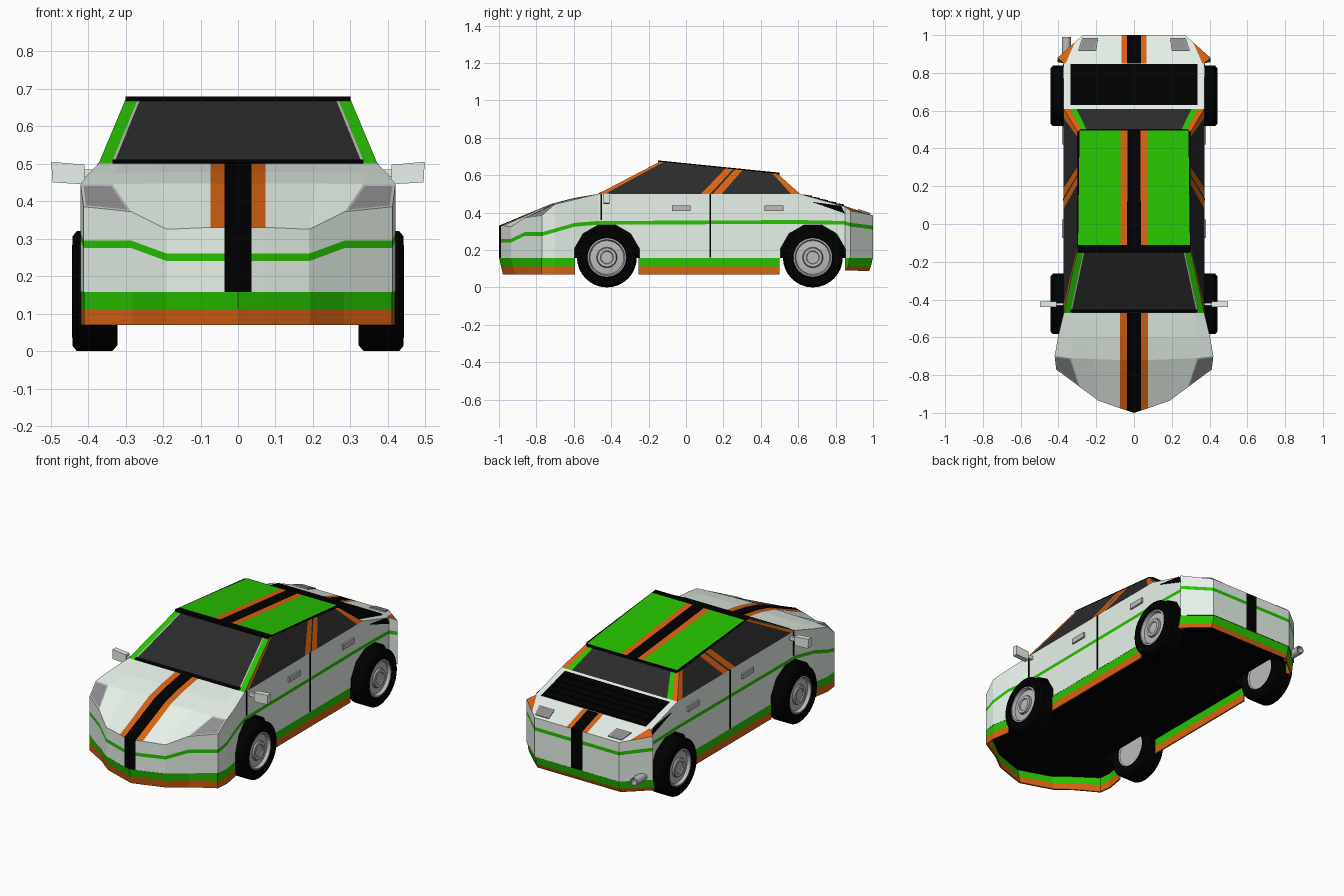
import bpy, bmesh, math
from mathutils import Vector, Matrix

if "Cube" in bpy.data.objects:
    bpy.data.objects.remove(bpy.data.objects["Cube"])

COL = {"white": (.80, .89, .82), "green": (.02, .55, .0), "orange": (.70, .125, .006),
       "black": (.0, .0, .0), "glass": (.024, .024, .025), "trim": (.5, .5, .5), "lamp": (.27, .26, .27)}
NAMES = list(COL)
MATS = []
for n, c in COL.items():
    m = bpy.data.materials.new(n)
    m.diffuse_color = (*c, 1)
    m.use_nodes = True
    m.node_tree.nodes["Principled BSDF"].inputs["Base Color"].default_value = m.diffuse_color
    MATS.append(m)


def finish(name, bm):
    me = bpy.data.meshes.new(name)
    bm.to_mesh(me)
    bm.free()
    for m in MATS:
        me.materials.append(m)
    ob = bpy.data.objects.new(name, me)
    bpy.context.collection.objects.link(ob)
    return ob


def make(name, faces, mirror=True, thick=0):
    """Object from (points, material) faces, optionally mirrored in x and thickened."""
    bm = bmesh.new()
    for pts, mat in faces:
        for s in ((1, -1) if mirror else (1,)):
            f = bm.faces.new([bm.verts.new((p[0] * s, p[1], p[2])) for p in pts][::s])
            f.material_index = NAMES.index(mat)
    bmesh.ops.remove_doubles(bm, verts=bm.verts, dist=1e-4)
    bmesh.ops.recalc_face_normals(bm, faces=bm.faces)
    ob = finish(name, bm)
    if thick:
        mod = ob.modifiers.new("thickness", "SOLIDIFY")
        mod.thickness, mod.offset = thick, 0
    return ob


def box(name, loc, size, mat, rx=0, mirror=False):
    bm = bmesh.new()
    for s in ((1, -1) if mirror else (1,)):
        M = Matrix.Translation((loc[0] * s, loc[1], loc[2])) @ Matrix.Rotation(rx, 4, "X") @ Matrix.Diagonal((*size, 1))
        bmesh.ops.create_cube(bm, size=1, matrix=M)
    for f in bm.faces:
        f.material_index = NAMES.index(mat)
    return finish(name, bm)


def grid(rows, mat):
    """Quads between point rows; mat(row, column) gives the material."""
    return [((a[j], a[j + 1], b[j + 1], b[j]), mat(i, j))
            for i, (a, b) in enumerate(zip(rows, rows[1:])) for j in range(len(a) - 1)]


def lamp(pts):
    """Quad split into a trim frame and a lens."""
    p = [Vector(q) for q in pts]
    c = sum(p, Vector()) / 4
    q = [v.lerp(c, .14) for v in p]
    return [(q, "lamp")] + [((p[i], p[(i + 1) % 4], q[(i + 1) % 4], q[i]), "trim") for i in range(4)]


# Half outline of the body, front to back: x, y, green line height, top edge height
OUT = [(0, -1, .25, .33), (.036, -.988, .25, .33), (.073, -.976, .25, .33), (.19, -.935, .25, .325),
       (.285, -.864, .285, .372), (.412, -.77, .285, .385), (.42, -.70, .305, .445), (.402, -.595, .335, .47),
       (.372, -.47, .345, .5), (.372, .61, .35, .5), (.372, .85, .345, .43), (.405, .88, .335, .41),
       (.312, .963, .325, .393), (.27, 1, .32, .385), (.19, 1, .32, .385), (.065, 1, .32, .385),
       (.036, 1, .32, .385), (0, 1, .32, .385)]
BASE = .158
tops = [(x, y, t) for x, y, g, t in OUT]
walls = grid([[(x, y, BASE) for x, y, g, t in OUT], [(x, y, g - .01) for x, y, g, t in OUT],
              [(x, y, g + .01) for x, y, g, t in OUT], tops],
             lambda i, j: "black" if j in (0, len(OUT) - 2) else ("white", "green", "white")[i])

# Hood with centre stripes and headlights
STRIPE = ["black", "orange"] + ["white"] * 5
hood_rows = [tops[:6],
             [(0, -.72, .447), (.036, -.72, .447), (.073, -.72, .447), (.21, -.715, .447), (.335, -.71, .445), tops[6]],
             [(0, -.6, .478), (.036, -.6, .478), (.073, -.6, .478), (.22, -.6, .477), (.33, -.6, .475), tops[7]],
             [(x, -.47, .5) for x in (0, .036, .073, .22, .32)] + [tops[8]]]
hood = grid(hood_rows, lambda i, j: "lamp" if (i, j) == (0, 4) else STRIPE[j])
hood = [f for face in hood for f in (lamp(face[0]) if face[1] == "lamp" else [face])]

# Rear deck
dx = (0, .036, .065, .19, .30, .362)
deck_rows = [[(x, .61, .5) for x in dx] + [tops[9]], [(x, .85, .435) for x in dx] + [tops[10]],
             [tops[k] for k in (17, 16, 15, 14, 13, 12, 11)]]
deck = grid(deck_rows, lambda i, j: "white" if i == 0 else "orange" if j == 5 else STRIPE[j])

floor = [([(x, y, BASE) for x, y, g, t in OUT], "black")]
belt = [(hood_rows[-1] + deck_rows[0][::-1], "black")]
body = make("body", walls + hood + deck + floor + belt)

# Wheel wells cut from the body
WHEELS = [(s, y) for s in (1, -1) for y in (-.423, .678)]
bm = bmesh.new()
for s, y in WHEELS:
    bmesh.ops.create_cone(bm, cap_ends=True, segments=12, radius1=.18, radius2=.18, depth=.24,
                          matrix=Matrix.Translation((s * .4, y, .16)) @ Matrix.Rotation(math.pi / 2, 4, "Y")
                          @ Matrix.Rotation(math.pi / 12, 4, "Z"))
for f in bm.faces:
    f.material_index = NAMES.index("black")
cutter = finish("wheel_well_cutter", bm)
cutter.hide_render = True
mod = body.modifiers.new("wells", "BOOLEAN")
mod.operation, mod.solver, mod.object = "DIFFERENCE", "EXACT", cutter
bpy.context.view_layer.objects.active = body
bpy.ops.object.modifier_apply(modifier="wells")
bpy.data.objects.remove(cutter)


# Two-colour skirts below the body
def skirt(name, pts, low):
    rows = []
    for z, k in ((low, .975), (.113, .985), (BASE, .995)):
        rows.append([(p[0] - .005 * (p[0] > .2), p[1] * (k if abs(p[1]) > .86 else 1), z) for p in pts])
    make(name, grid(rows, lambda i, j: ("orange", "green")[i]), thick=.008)


skirt("front_skirt", OUT[:8], .07)
skirt("side_sill", [(.372, -.255), (.372, .5)], .07)
skirt("rear_skirt", [(.372, .855)] + OUT[11:], .09)


# Cabin: each side is a quad cut into strips at (bottom u, top u)
def strips(name, quad, cuts, mats, mirror=False):
    a, b, c, d = map(Vector, quad)
    lo = [a.lerp(b, u) for u, v in cuts]
    hi = [d.lerp(c, v) for u, v in cuts]
    make(name, grid([lo, hi], lambda i, j: mats[j]), mirror)


W, R = .372, .30
FZ, RZ = (-.14, .672), (.49, .607)
strips("windshield", [(-W, -.47, .5), (W, -.47, .5), (R, *FZ), (-R, *FZ)],
       [(0, 0), (.045, .055), (.055, .065), (.945, .935), (.955, .945), (1, 1)],
       ["green", "trim", "glass", "trim", "green"])
strips("rear_window", [(-W, .61, .5), (W, .61, .5), (R, *RZ), (-R, *RZ)],
       [(0, 0), (.045, .045), (.09, .09), (.91, .91), (.955, .955), (1, 1)],
       ["orange", "green", "glass", "green", "orange"])
strips("side_windows", [(W, -.47, .5), (W, .61, .5), (R, *RZ), (R, *FZ)],
       [(0, 0), (.035, .03), (.51, .556), (.555, .62), (.568, .638), (.612, .70), (.955, .955), (1, 1)],
       ["orange", "glass", "orange", "glass", "orange", "glass", "orange"], True)

# Roof slab and its coloured top
make("roof", [([(-.3, -.15, .673), (.3, -.15, .673), (.3, .485, .609), (.285, .5, .607),
                (-.285, .5, .607), (-.3, .485, .609)], "black")], False, .012)
cuts = [0, .377, .439, .561, .623, 1]
strips("roof_stripes", [(-.296, -.112, .6765), (.296, -.112, .6765), (.288, .494, .6155), (-.288, .494, .6155)],
       [(u, u) for u in cuts], ["green", "orange", "black", "orange", "green"])

# Louvred engine cover
slope = -math.atan(.065 / .24)
box("engine_cover", (0, .738, .465), (.67, .225, .006), "black", slope)
for i in range(5):
    y = .655 + i * .042
    box("louvre", (0, y, .5 - (y - .61) * .27 + .002), (.66, .04, .006), "black", slope + .12)

# Wiper cowl, taillights, side vents
box("wiper_cowl", (0, -.46, .505), (.67, .018, .005), "black", .48)
deck_z = lambda y: .44 - (y - .85) / 3
make("taillights", lamp([(x, y, deck_z(y)) for x, y in ((.19, .985), (.275, .985), (.295, .92), (.20, .92))]), thick=.006)
make("side_vents", [([(.374, .67, .458), (.374, .83, .436), (.374, .85, .395)], "black")], thick=.006)

# Door seams, handles, mirrors
box("door_seam_rear", (W, .13, .33), (.006, .009, .34), "black", mirror=True)
box("door_seam_front", (W, -.452, .43), (.006, .008, .14), "black", mirror=True)
for y in (-.025, .47):
    box("door_handle", (.376, y, .424), (.012, .1, .03), "trim", mirror=True)
box("mirror_arm", (.395, -.425, .475), (.05, .015, .02), "white", mirror=True)
make("side_mirror", [([(.41, -.425, .445), (.495, -.425, .45), (.498, -.425, .505), (.41, -.425, .497)], "white")],
     thick=.03)

# Wheels: turned profile (x, radius, material of the band to the next point)
PROF = [(.335, 0, "trim"), (.335, .095, "trim"), (.328, .1, "black"), (.322, .145, "black"), (.335, .16, "black"),
        (.43, .16, "black"), (.441, .147, "black"), (.443, .108, "black"), (.436, .104, "trim"), (.438, .096, "trim"),
        (.42, .09, "trim"), (.424, .055, "lamp"), (.436, .05, "trim"), (.436, .035, "trim"), (.43, .032, "trim"),
        (.43, 0, "trim")]
SEG = 32
for s, y in WHEELS:
    ring = lambda x, r: [(s * x, y + r * math.cos(k * math.tau / SEG), .16 + r * math.sin(k * math.tau / SEG))
                         for k in range(SEG + 1)]
    faces = []
    for (x0, r0, m), (x1, r1, _) in zip(PROF, PROF[1:]):
        a, b = ring(x0, r0), ring(x1, r1)
        if r0 == 0 or r1 == 0:
            faces.append(((b if r0 == 0 else a)[:-1], m))
        else:
            faces += grid([a, b], lambda i, j: m)
    wheel = make("wheel", faces, False)
    bpy.ops.object.select_all(action="DESELECT")
    wheel.select_set(True)
    bpy.context.view_layer.objects.active = wheel
    bpy.ops.object.shade_smooth_by_angle(angle=math.radians(30))

# Exhaust pipe on the left
bm = bmesh.new()
bmesh.ops.create_cone(bm, cap_ends=False, segments=16, radius1=.024, radius2=.024, depth=.12,
                      matrix=Matrix.Translation((-.358, .93, .175)) @ Matrix.Rotation(math.pi / 2, 4, "X"))
for f in bm.faces:
    f.material_index = NAMES.index("trim")
pipe = finish("exhaust_pipe", bm)
pipe.modifiers.new("wall", "SOLIDIFY").thickness = .006
